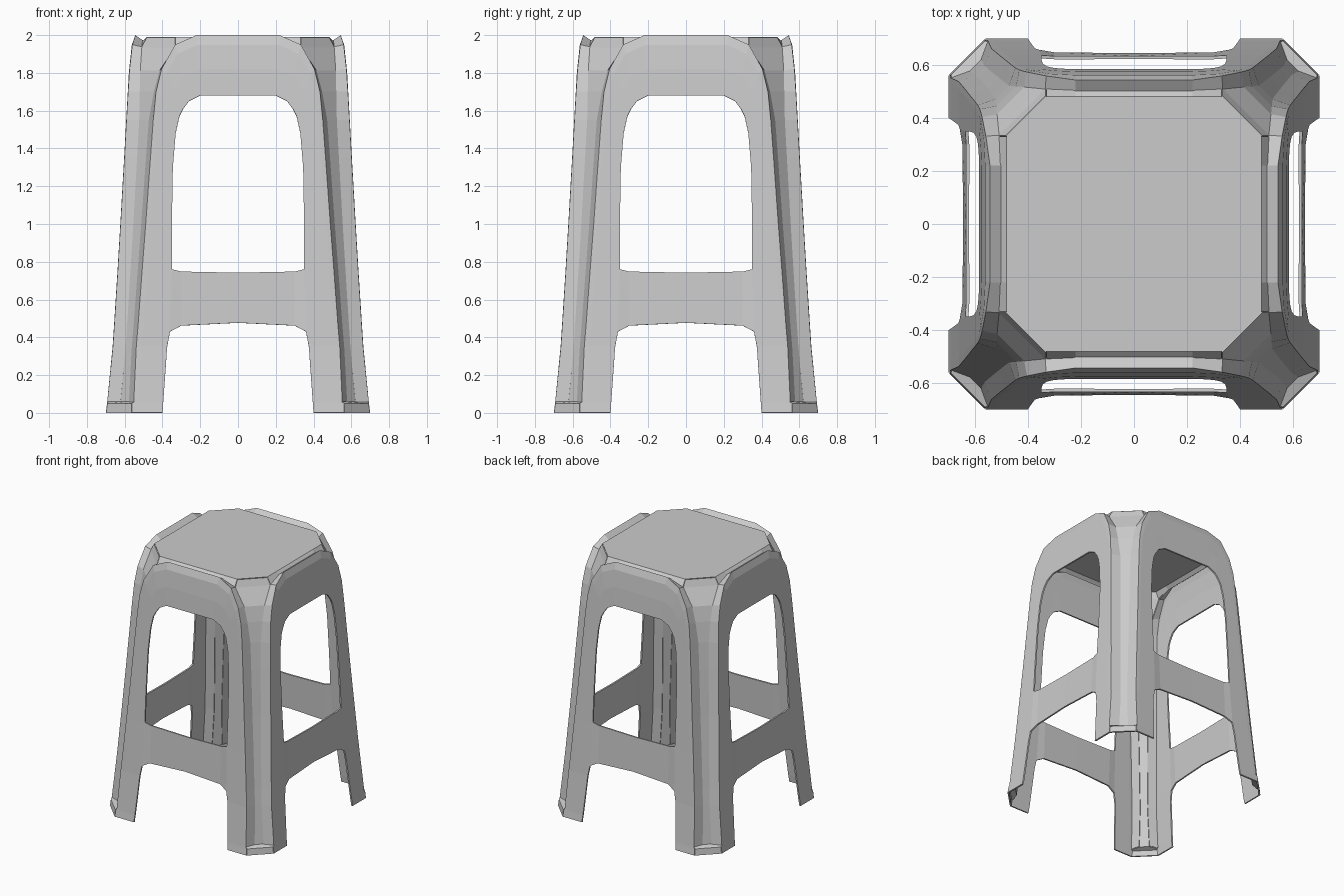
import bpy, bmesh, math
from mathutils import Matrix, Vector

if "Cube" in bpy.data.objects:
    bpy.data.objects.remove(bpy.data.objects["Cube"])

# half outline of a side panel (x, z): outer arch edge and inner opening edge
OUTER = [(.56, 0), (.56, .045), (.55, .055), (.535, .35), (.525, .47), (.505, .74), (.485, 1.0),
         (.46, 1.35), (.445, 1.55), (.43, 1.7), (.40, 1.82), (.33, 1.945), (.22, 1.994), (0, 1.994)]
INNER = [(.40, 0), (.397, .045), (.396, .055), (.375, .35), (.36, .43), (.35, .76), (.35, 1.0),
         (.345, 1.3), (.33, 1.48), (.31, 1.57), (.29, 1.61), (.26, 1.65), (.2, 1.68), (0, 1.68)]
# distance of the leaning panel from the centre line, by height
LEAN = [(0, .694), (.045, .688), (.2, .668), (.6, .641), (1.0, .617), (1.4, .594),
        (1.8, .572), (1.95, .556), (2.0, .54)]
DROP = {10: .01, 11: .012, 12: .03, 13: .03}
DEPTH = {9: .06, 10: .055, 11: .05, 12: .04, 13: .04}
SEAT, CUT, SEAT_Z = .48, .33, 1.984


def lean(z):
    for (z0, d0), (z1, d1) in zip(LEAN, LEAN[1:]):
        if z <= z1:
            return d0 + (d1 - d0) * (z - z0) / (z1 - z0)
    return LEAN[-1][1]


def on_panel(x, z, inset=0):
    return (x, -lean(z) + inset, z)


def rim(k):
    return on_panel(*OUTER[k])


def groove(k):
    x, z = OUTER[k]
    side = .022 if k < 9 else .01 if k < 11 else 0
    return (x + side, -lean(z) + DEPTH.get(k, .066), z - DROP.get(k, 0))


def swap(p):  # reflect a front-right corner point across the diagonal
    return (-p[1], -p[0], p[2])


def flip(p):
    return (-p[0], p[1], p[2])


def build(name, faces, turn=0):
    bm = bmesh.new()
    for f in faces:
        bm.faces.new([bm.verts.new(p) for p in f])
    bmesh.ops.remove_doubles(bm, verts=bm.verts, dist=.0005)
    bmesh.ops.dissolve_degenerate(bm, dist=.0005, edges=bm.edges)
    bmesh.ops.recalc_face_normals(bm, faces=bm.faces)
    bmesh.ops.transform(bm, matrix=Matrix.Rotation(math.radians(turn), 4, 'Z'), verts=bm.verts)
    me = bpy.data.meshes.new(name)
    bm.to_mesh(me)
    bm.free()
    ob = bpy.data.objects.new(name, me)
    bpy.context.collection.objects.link(ob)
    m = ob.modifiers.new("thickness", 'SOLIDIFY')
    m.thickness = .012
    m.offset = 0
    return ob


def strip(a, b):
    return [[a[i], a[i + 1], b[i + 1], b[i]] for i in range(len(a) - 1)]


# side panel: arch with window, stretcher rail and inward lip
N = len(OUTER)
cols = []
for t in (0, .45, .85, 1):
    cols.append([on_panel(i[0] + (o[0] - i[0]) * t, i[1] + (o[1] - i[1]) * t)
                 for i, o in zip(INNER, OUTER)])
half = []
for a, b in zip(cols, cols[1:]):
    half += strip(a, b)
half += strip([rim(k) for k in range(2, N)], [groove(k) for k in range(2, N)])
rail_low = [on_panel(*INNER[4]), on_panel(.3, .462, .008), on_panel(0, .477, .01)]
rail_top = [on_panel(*INNER[5]), on_panel(.3, .748, .004), on_panel(0, .742, .004)]
half += strip(rail_low, rail_top)
panel = half + [[flip(p) for p in f] for f in half]

# corner leg: recessed channel running from the seat down to a chamfered foot
path = [groove(k) for k in range(2, 12)] + [(CUT, -SEAT, SEAT_Z)]
corner = strip(path, [swap(p) for p in path])
corner.append([rim(0), rim(1), swap(rim(1)), swap(rim(0))])
ledge = [rim(1), rim(2), groove(2)]
corner.append(ledge + [swap(p) for p in reversed(ledge)])

for i, side in enumerate(("front", "right", "back", "left")):
    build(side + "_panel", panel, 90 * i)
for i, side in enumerate(("front_right", "back_right", "back_left", "front_left")):
    build(side + "_leg_corner", corner, 90 * i)

# seat: octagonal plate with a border running down into the groove
edge = [(CUT, -SEAT, SEAT_Z), (.22, -SEAT, SEAT_Z), (0, -SEAT, SEAT_Z)]
border = strip(edge, [groove(k) for k in (11, 12, 13)])
border += [[flip(p) for p in f] for f in border]
seat, octagon = [], []
for i in range(4):
    r = Matrix.Rotation(math.pi / 2 * i, 3, 'Z')
    seat += [[r @ Vector(p) for p in f] for f in border]
    octagon += [r @ Vector(p) for p in [flip(e) for e in edge] + edge[1::-1]]
seat.append(octagon)
build("seat", seat)
